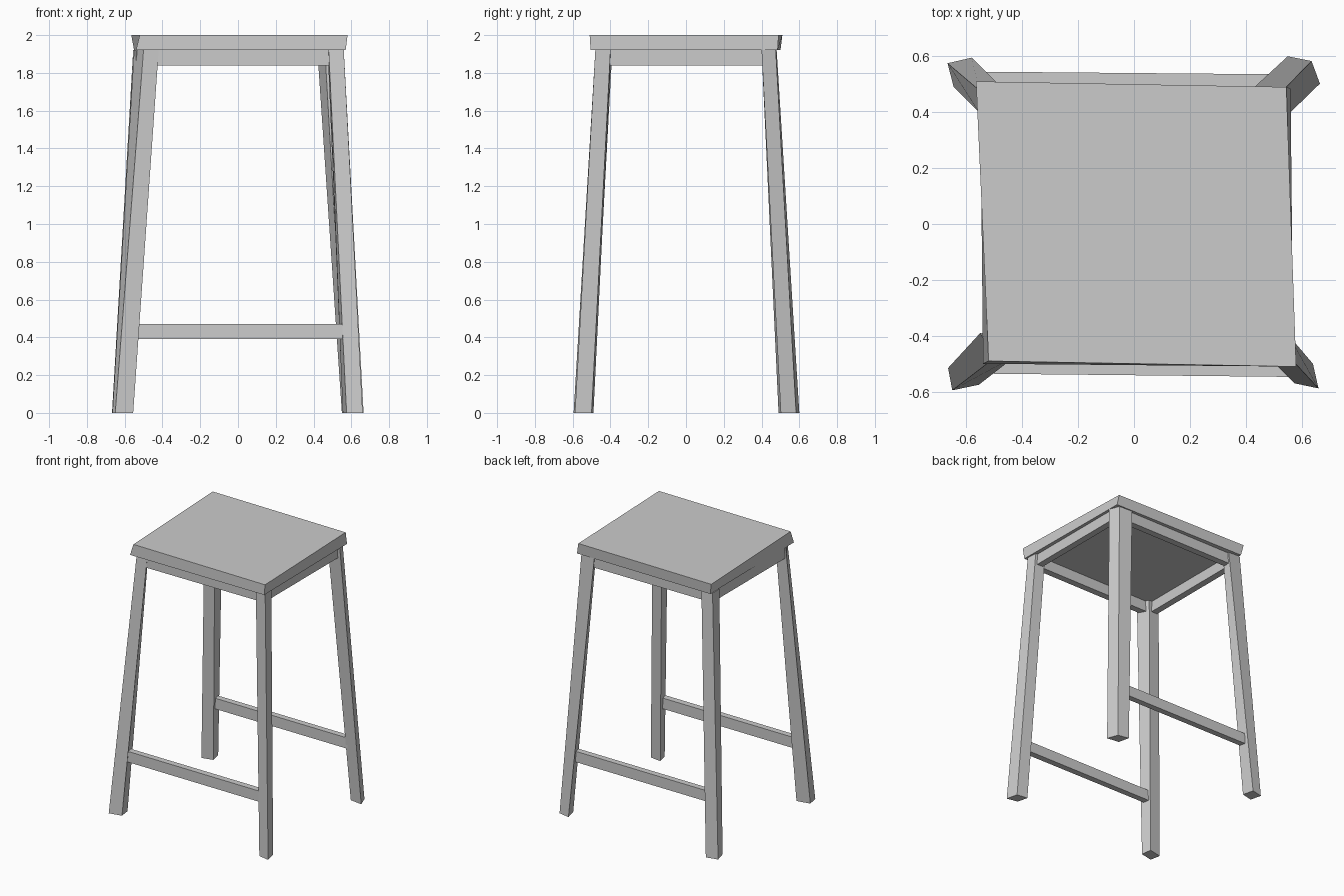
import bpy, bmesh


def prism(name, bottom, top, z0, z1):
    """Loft a four-sided solid between a lower and an upper outline."""
    bm = bmesh.new()
    lo = [bm.verts.new((x, y, z0)) for x, y in bottom]
    hi = [bm.verts.new((x, y, z1)) for x, y in top]
    bm.faces.new(lo)
    bm.faces.new(hi)
    for i in range(4):
        j = (i + 1) % 4
        bm.faces.new((lo[i], lo[j], hi[j], hi[i]))
    bmesh.ops.recalc_face_normals(bm, faces=bm.faces[:])
    mesh = bpy.data.meshes.new(name)
    bm.to_mesh(mesh)
    bm.free()
    bpy.context.collection.objects.link(bpy.data.objects.new(name, mesh))


def rect(x0, x1, y0, y1):
    return [(x0, y0), (x1, y0), (x1, y1), (x0, y1)]


# Seat slab, slightly skewed like hand-cut wood
prism("seat",
      [(-0.54, -0.50), (0.57, -0.505), (0.56, 0.485), (-0.55, 0.50)],
      [(-0.52, -0.49), (0.58, -0.51), (0.545, 0.49), (-0.565, 0.51)],
      1.92, 2.0)

# Splayed, uneven legs: foot outline, then outline under the seat
legs = {
    "front_left_leg": ([(-0.65, -0.595), (-0.555, -0.575), (-0.565, -0.495), (-0.665, -0.515)],
                       [(-0.50, -0.48), (-0.42, -0.47), (-0.465, -0.39), (-0.55, -0.39)]),
    "front_right_leg": ([(0.575, -0.57), (0.66, -0.588), (0.64, -0.50), (0.555, -0.49)],
                        [(0.48, -0.475), (0.56, -0.48), (0.555, -0.40), (0.475, -0.395)]),
    "back_right_leg": ([(0.57, 0.515), (0.665, 0.502), (0.635, 0.583), (0.55, 0.60)],
                       [(0.46, 0.40), (0.56, 0.40), (0.53, 0.475), (0.42, 0.48)]),
    "back_left_leg": ([(-0.645, 0.49), (-0.56, 0.51), (-0.58, 0.595), (-0.667, 0.575)],
                      [(-0.555, 0.40), (-0.47, 0.40), (-0.46, 0.475), (-0.555, 0.48)]),
}
for name, (foot, head) in legs.items():
    prism(name, foot, head, 0.0, 1.92)

# Aprons under the seat
for name, r in {
    "front_apron": rect(-0.46, 0.50, -0.465, -0.415),
    "back_apron": rect(-0.49, 0.46, 0.415, 0.465),
    "left_apron": rect(-0.54, -0.49, -0.42, 0.42),
    "right_apron": rect(0.49, 0.54, -0.42, 0.42),
}.items():
    prism(name, r, r, 1.84, 1.92)

# Low stretchers joining the legs across the front and back
front = [(-0.56, -0.535), (0.57, -0.547), (0.57, -0.50), (-0.56, -0.49)]
back = [(-0.58, 0.50), (0.56, 0.49), (0.56, 0.535), (-0.58, 0.545)]
prism("front_stretcher", front, front, 0.39, 0.47)
prism("back_stretcher", back, back, 0.39, 0.47)
